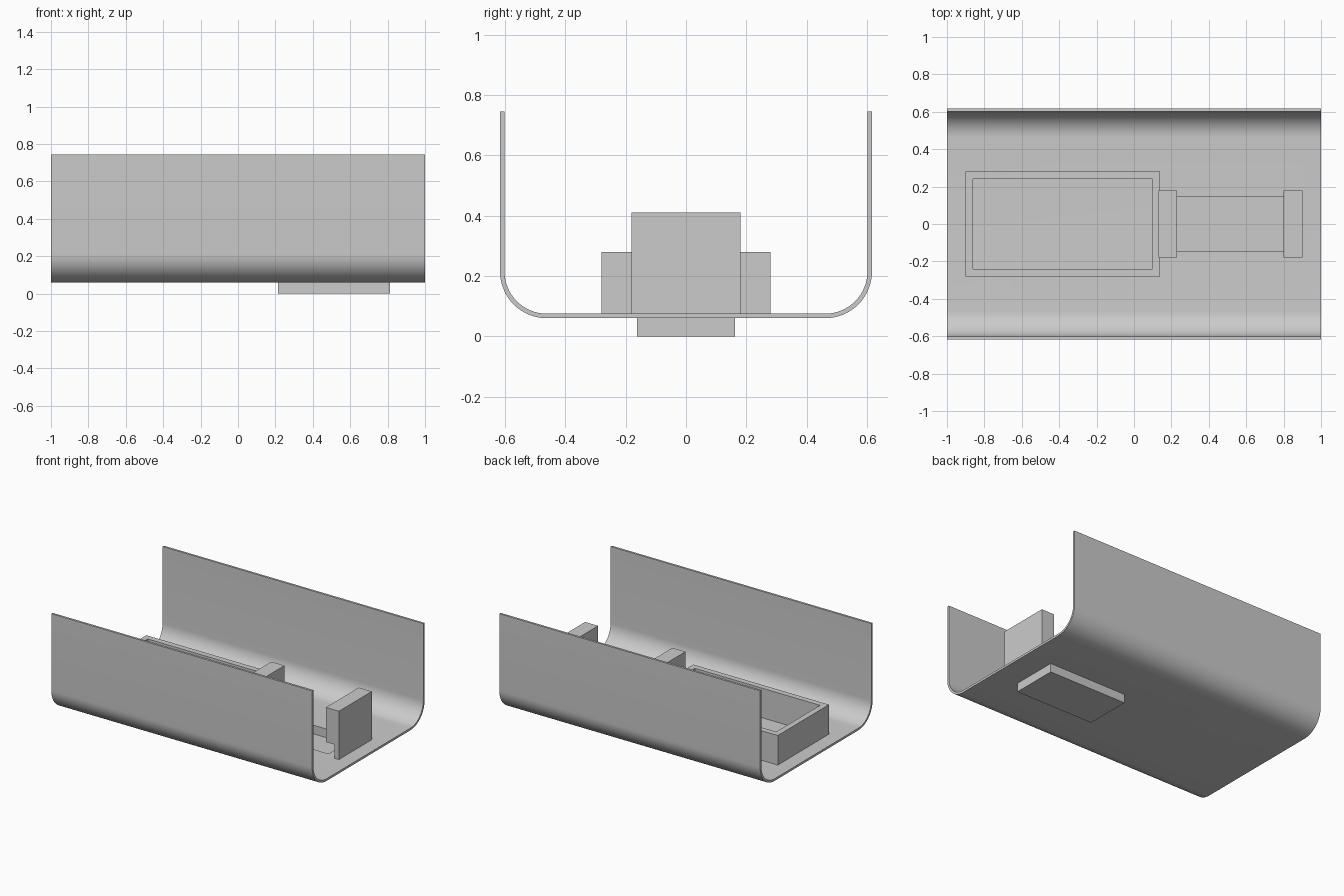
import bpy, bmesh, math

cube = bpy.data.objects.get("Cube")
if cube:
    bpy.data.objects.remove(cube, do_unlink=True)

GREY = (0.6, 0.6, 0.6, 1.0)
mat = bpy.data.materials.new("plain grey")
mat.use_nodes = True
mat.diffuse_color = GREY
mat.node_tree.nodes["Principled BSDF"].inputs["Base Color"].default_value = GREY

FLOOR, T = 0.075, 0.015      # channel floor height and sheet thickness


def make(name, bm):
    bmesh.ops.recalc_face_normals(bm, faces=bm.faces)
    me = bpy.data.meshes.new(name)
    bm.to_mesh(me)
    bm.free()
    me.materials.append(mat)
    ob = bpy.data.objects.new(name, me)
    bpy.context.collection.objects.link(ob)
    return ob


def prism(name, outline, axis, lo, hi):
    """Extrude a closed 2D outline along axis 0 (x), 1 (y) or 2 (z)."""
    bm = bmesh.new()

    def point(p, d):
        c = list(p)
        c.insert(axis, d)
        return c
    face = bm.faces.new([bm.verts.new(point(p, lo)) for p in outline])
    ext = bmesh.ops.extrude_face_region(bm, geom=[face])
    move = [0, 0, 0]
    move[axis] = hi - lo
    bmesh.ops.translate(bm, vec=move, verts=[v for v in ext["geom"] if isinstance(v, bmesh.types.BMVert)])
    return make(name, bm)


def box(name, x0, x1, half_y, z0, z1):
    return prism(name, [(x0, -half_y), (x1, -half_y), (x1, half_y), (x0, half_y)], 2, z0, z1)


def cut(target, cutter):
    """Subtract the cutter and remove it afterwards."""
    cutter.hide_render = True
    mod = target.modifiers.new("cut", "BOOLEAN")
    mod.operation, mod.solver, mod.object = "DIFFERENCE", "EXACT", cutter
    bpy.context.view_layer.objects.active = target
    bpy.ops.object.modifier_apply(modifier=mod.name)
    bpy.data.objects.remove(cutter, do_unlink=True)


# Rounded U-shaped channel, open at the top and both ends
def u_path(half, bottom, radius, steps=16):
    right = [(half, 0.745)]
    for i in range(steps + 1):
        a = math.pi / 2 * i / steps
        right.append((half - radius + radius * math.cos(a), bottom + radius - radius * math.sin(a)))
    return right + [(-y, z) for y, z in reversed(right)]


outer = u_path(0.617, FLOOR - T, 0.155)
inner = u_path(0.617 - T, FLOOR, 0.155 - T)
channel = prism("channel", outer + inner[::-1], 0, -1, 1)

# Shallow pan sunk through the channel floor
PAN = (0.213, 0.813, 0.162)
pan_in = (PAN[0] + T, PAN[1] - T, PAN[2] - T)
cut(channel, box("floor_cutter", *pan_in, 0.03, 0.1))
pan = box("sunken_pan", *PAN, 0, FLOOR - T)
cut(pan, box("pan_cutter", *pan_in, T, 0.1))

# Open-topped rectangular frame on the floor
frame = box("tray_frame", -0.9, 0.14, 0.28, FLOOR, 0.28)
cut(frame, box("frame_cutter", -0.86, 0.10, 0.24, 0, 0.4))

# Two facing clips whose upper lips overhang the pan
MID = 0.515
for name, s in (("inner_clip", -1), ("outer_clip", 1)):
    foot, lip, back = (MID + s * d for d in (0.35, 0.285, 0.385))
    prism(name, [(foot, FLOOR), (back, FLOOR), (back, 0.41), (lip, 0.41), (lip, 0.17), (foot, 0.17)],
          1, -0.18, 0.18)

# Smooth the bends of the channel while its edges stay crisp
bpy.ops.object.select_all(action="DESELECT")
channel.select_set(True)
bpy.context.view_layer.objects.active = channel
bpy.ops.object.shade_smooth_by_angle(angle=math.radians(30))
